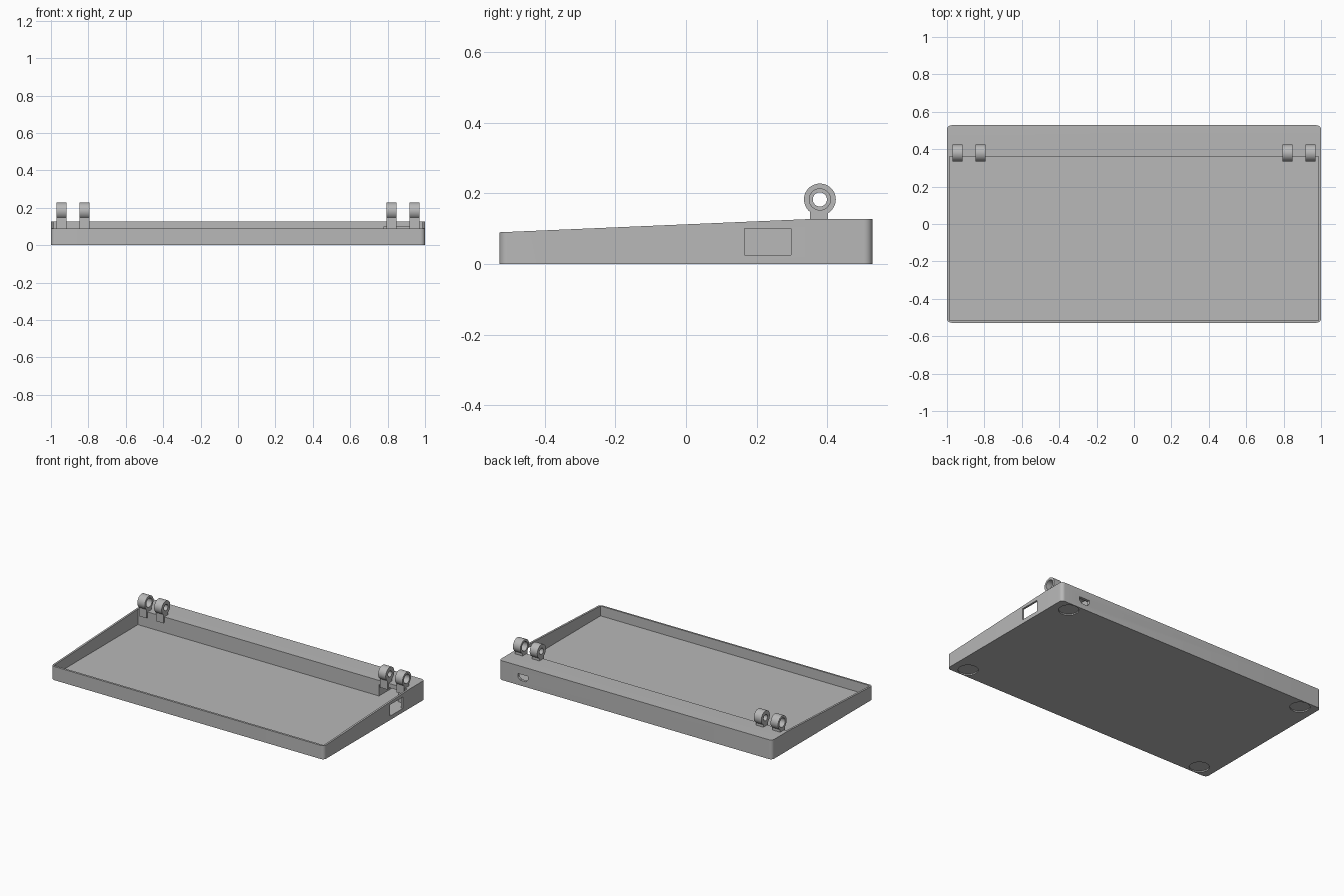
import bpy
import bmesh
import math
from mathutils import Vector

if "Cube" in bpy.data.objects:
    bpy.data.objects.remove(bpy.data.objects["Cube"], do_unlink=True)

grey = bpy.data.materials.new("plain grey")
grey.use_nodes = True
COLOUR = (0.48, 0.48, 0.48, 1)
grey.diffuse_color = COLOUR
grey.node_tree.nodes["Principled BSDF"].inputs["Base Color"].default_value = COLOUR


def finish(bm, name):
    bmesh.ops.recalc_face_normals(bm, faces=bm.faces)
    mesh = bpy.data.meshes.new(name)
    bm.to_mesh(mesh)
    bm.free()
    mesh.materials.append(grey)
    obj = bpy.data.objects.new(name, mesh)
    bpy.context.collection.objects.link(obj)
    return obj


def select(obj):
    bpy.ops.object.select_all(action='DESELECT')
    obj.select_set(True)
    bpy.context.view_layer.objects.active = obj


def prism(name, points, shift, bevel=0):
    """Extrude a flat outline; optionally round its upright corner edges."""
    bm = bmesh.new()
    face = bm.faces.new([bm.verts.new(p) for p in points])
    new = bmesh.ops.extrude_face_region(bm, geom=[face])["geom"]
    verts = [v for v in new if isinstance(v, bmesh.types.BMVert)]
    bmesh.ops.translate(bm, verts=verts, vec=shift)
    if bevel:
        upright = [e for e in bm.edges
                   if (e.verts[0].co - e.verts[1].co).xy.length < 1e-4]
        bmesh.ops.bevel(bm, geom=upright, offset=bevel, segments=8,
                        profile=0.5, affect='EDGES')
    return finish(bm, name)


def box(name, x0, x1, y0, y1, z0, z1):
    return prism(name, [(x0, y0, z0), (x1, y0, z0), (x1, y1, z0), (x0, y1, z0)],
                 Vector((0, 0, z1 - z0)))


def disc(name, x, y, radius, z0, z1):
    ring = [math.tau * i / 40 for i in range(40)]
    return prism(name, [(x + radius * math.cos(a), y + radius * math.sin(a), z0)
                        for a in ring], Vector((0, 0, z1 - z0)))


def cut(target, cutter):
    cutter.hide_render = True
    mod = target.modifiers.new("cut", 'BOOLEAN')
    mod.operation = 'DIFFERENCE'
    mod.solver = 'EXACT'
    mod.object = cutter
    select(target)
    bpy.ops.object.modifier_apply(modifier=mod.name)
    bpy.data.objects.remove(cutter, do_unlink=True)


# Wedge-shaped tray body with rounded upright corners
W, D, WALL, FLOOR, LEDGE = 1.0, 0.528, 0.013, 0.025, 0.362
tray = prism("tray", [(-W, -D, 0), (-W, D, 0), (-W, D, 0.128),
                      (-W, LEDGE, 0.128), (-W, -D, 0.09)],
             Vector((2 * W, 0, 0)), bevel=0.024)

# Main cavity in front of the solid rear ledge
cut(tray, box("cavity", -W + WALL, W - WALL, -D + WALL, LEDGE, FLOOR, 0.3))

# Side window and the pocket behind the rear port
cut(tray, box("window", 0.95, 1.1, 0.165, 0.297, FLOOR + 0.001, 0.101))
cut(tray, box("pocket", 0.78, 0.92, 0.3, 0.51, FLOOR, 0.1))

# Rear port with chamfered lower corners
port = [(0.787, 0.075), (0.863, 0.075), (0.863, 0.053),
        (0.847, 0.035), (0.803, 0.035), (0.787, 0.053)]
cut(tray, prism("port", [(x, 0.48, z) for x, z in port], Vector((0, 0.1, 0))))

# Shallow round foot recesses underneath
for sx in (-1, 1):
    for sy in (-1, 1):
        cut(tray, disc("foot_recess", sx * 0.893, sy * 0.463, 0.06, -0.05, 0.008))

select(tray)
bpy.ops.object.shade_smooth_by_angle(angle=math.radians(30))


# Hinge knuckles: a tube on a short leg
def knuckle(name, x, bore, width=0.055, radius=0.045, cy=0.379, cz=0.183, n=48):
    bm = bmesh.new()
    loops = []
    for r, px in ((radius, x - width / 2), (radius, x + width / 2),
                  (bore, x + width / 2), (bore, x - width / 2)):
        loops.append([bm.verts.new((px, cy + r * math.cos(math.tau * i / n),
                                    cz + r * math.sin(math.tau * i / n)))
                      for i in range(n)])
    for k in range(4):
        a, b = loops[k], loops[(k + 1) % 4]
        for i in range(n):
            j = (i + 1) % n
            bm.faces.new((a[i], a[j], b[j], b[i]))
    obj = finish(bm, name)
    select(obj)
    bpy.ops.object.shade_smooth_by_angle(angle=math.radians(30))
    box(name + "_leg", x - width / 2, x + width / 2, 0.351, 0.402, 0.09, 0.148)


for side, s in (("left", 1), ("right", -1)):
    knuckle(side + "_outer_knuckle", s * 0.944, 0.03)
    knuckle(side + "_inner_knuckle", s * 0.821, 0.02)
